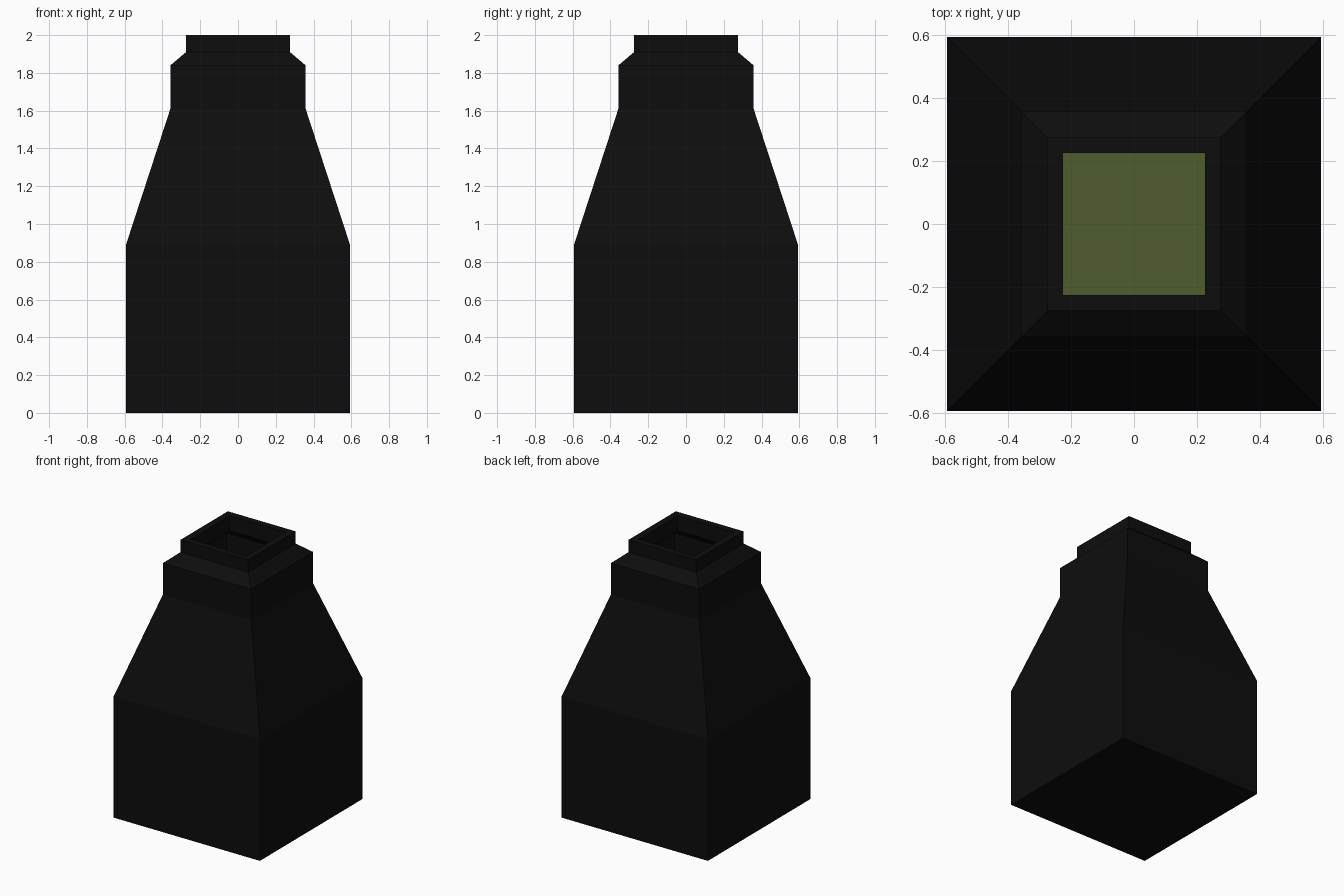
import bpy
import bmesh

# Remove the default object
cube = bpy.data.objects.get("Cube")
if cube:
    bpy.data.objects.remove(cube, do_unlink=True)


def make_material(name, color):
    mat = bpy.data.materials.new(name)
    mat.use_nodes = True
    mat.diffuse_color = color
    mat.node_tree.nodes["Principled BSDF"].inputs["Base Color"].default_value = color
    return mat


def square_loft(name, profile, mat):
    """Loft square rings through (half width, height) pairs, capping both ends."""
    bm = bmesh.new()
    rings = [[bm.verts.new((sx * w, sy * w, z))
              for sx, sy in ((-1, -1), (1, -1), (1, 1), (-1, 1))]
             for w, z in profile]
    for low, high in zip(rings, rings[1:]):
        for i in range(4):
            j = (i + 1) % 4
            bm.faces.new((low[i], low[j], high[j], high[i]))
    bm.faces.new(rings[0][::-1])
    bm.faces.new(rings[-1])
    bmesh.ops.recalc_face_normals(bm, faces=bm.faces)
    mesh = bpy.data.meshes.new(name)
    bm.to_mesh(mesh)
    bm.free()
    mesh.materials.append(mat)
    obj = bpy.data.objects.new(name, mesh)
    bpy.context.collection.objects.link(obj)
    return obj


black = make_material("black glass", (0.004, 0.004, 0.004, 1))
green = make_material("olive green liquid", (0.08, 0.11, 0.03, 1))

# Hollow bottle: outside up to the rim, then down the inside to the floor
outside = [(0.593, 0), (0.593, 0.89), (0.358, 1.61), (0.358, 1.84),
           (0.275, 1.91), (0.275, 2)]
inside = [(0.225, 2), (0.225, 1.89), (0.308, 1.82), (0.308, 1.6),
          (0.543, 0.88), (0.543, 0.05)]
square_loft("bottle", outside + inside, black)

# Liquid resting inside the bottle
square_loft("liquid", [(0.54, 0.052), (0.54, 0.85)], green)
